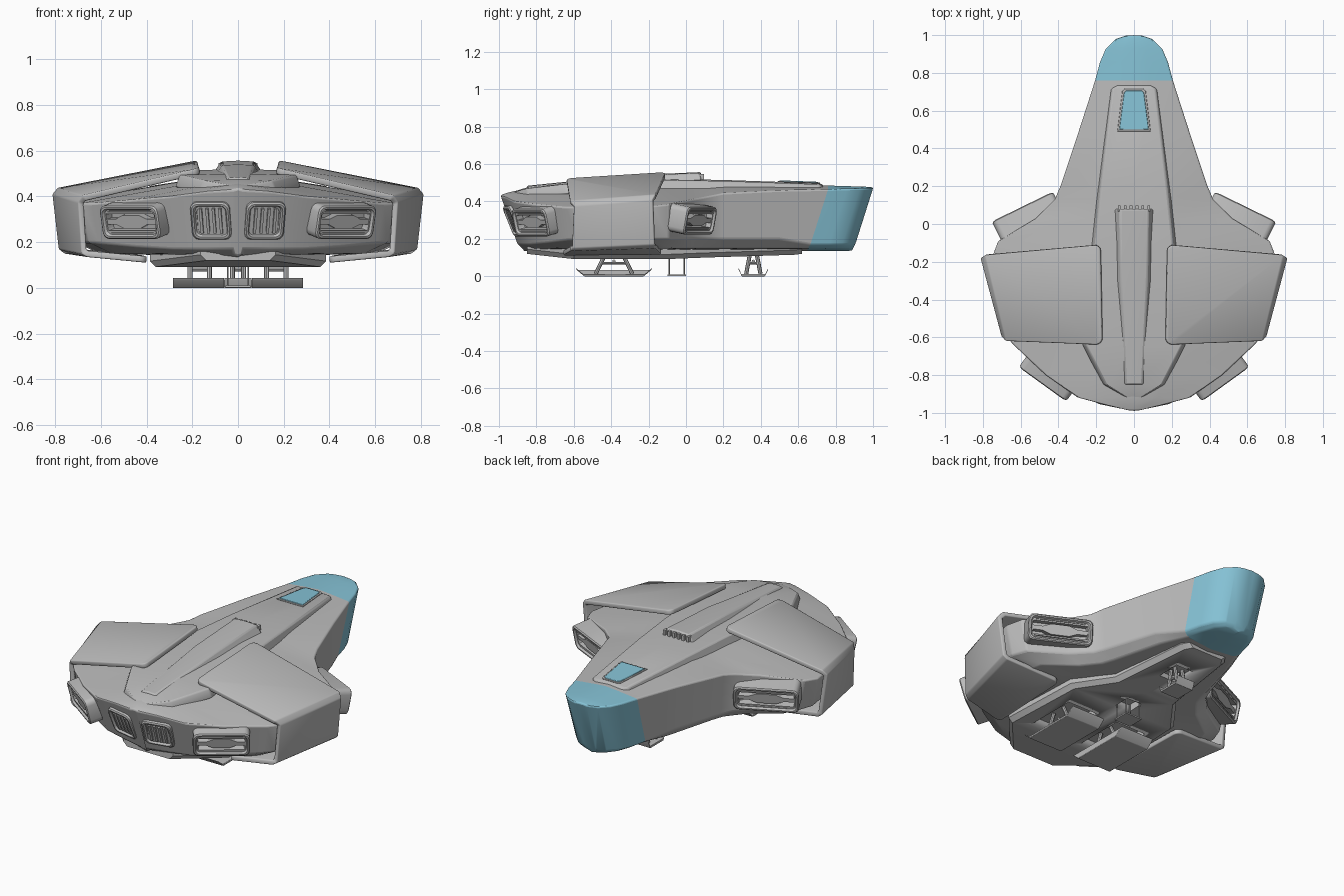
import bpy, bmesh, math
from mathutils import Vector, Matrix

if "Cube" in bpy.data.objects:
    bpy.data.objects.remove(bpy.data.objects["Cube"])


def material(name, rgb):
    m = bpy.data.materials.new(name)
    m.use_nodes = True
    m.diffuse_color = (*rgb, 1)
    m.node_tree.nodes["Principled BSDF"].inputs["Base Color"].default_value = (*rgb, 1)
    return m


GREY = material("hull grey", (0.5, 0.5, 0.5))
BLUE = material("glass blue", (0.24, 0.55, 0.68))


def finish(name, bm, mat=GREY, mirror=False, bevel=0.0, solid=0.0, segments=2):
    mesh = bpy.data.meshes.new(name)
    bmesh.ops.recalc_face_normals(bm, faces=bm.faces)
    bm.to_mesh(mesh)
    bm.free()
    ob = bpy.data.objects.new(name, mesh)
    bpy.context.collection.objects.link(ob)
    mesh.materials.append(mat)
    if solid:
        mod = ob.modifiers.new("thickness", "SOLIDIFY")
        mod.thickness, mod.offset = solid, -1
    if bevel:
        mod = ob.modifiers.new("bevel", "BEVEL")
        mod.width, mod.segments, mod.angle_limit = bevel, segments, math.radians(28)
    if mirror:
        ob.modifiers.new("mirror", "MIRROR").use_mirror_merge = False
    bpy.ops.object.select_all(action="DESELECT")
    ob.select_set(True)
    bpy.context.view_layer.objects.active = ob
    bpy.ops.object.shade_smooth_by_angle(angle=math.radians(35))
    return ob


def add_loft(bm, rings, closed=True, caps=True):
    rows = [[bm.verts.new(p) for p in ring] for ring in rings]
    n = len(rows[0])
    for a, b in zip(rows, rows[1:]):
        for i in range(n if closed else n - 1):
            j = (i + 1) % n
            bm.faces.new((a[i], a[j], b[j], b[i]))
    if closed and caps:
        bm.faces.new(rows[0])
        bm.faces.new(rows[-1])
    return rows


def both_sides(half):
    # Half section running from bottom centre to top centre, completed on -x
    return half + [(-x, y, z) for x, y, z in half[-2:0:-1]]


def add_box(bm, size, place):
    bmesh.ops.create_cube(bm, size=1, matrix=place @ Matrix.Diagonal((*size, 1)))


def add_rod(bm, a, b, r):
    a, b = Vector(a), Vector(b)
    rot = (b - a).to_track_quat("Z", "Y").to_matrix().to_4x4()
    bmesh.ops.create_cone(bm, cap_ends=True, segments=8, radius1=r, radius2=r,
                          depth=(b - a).length, matrix=Matrix.Translation((a + b) / 2) @ rot)


# Hull: stations of y, half width, belt height, deck height
stations = [(1.0, .04, .47, .475), (.98, .10, .47, .478), (.93, .15, .47, .48), (.86, .18, .468, .482),
            (.76, .207, .465, .485), (.5, .29, .46, .49), (.2, .39, .445, .50), (.13, .42, .43, .50),
            (.03, .52, .41, .50), (-.09, .72, .385, .50), (-.18, .755, .375, .50), (-.58, .69, .37, .485),
            (-.64, .64, .37, .48), (-.8, .47, .385, .47), (-.92, .30, .40, .455), (-.96, .15, .42, .445),
            (-.99, .02, .428, .435)]
rings = []
for y, w, belt, deck in stations:
    nose = min(max((y - .5) / .26, 0), 1)
    tail = min(max((-.6 - y) / .3, 0), 1)
    yl = y - .095 * nose + .09 * tail
    yb = y - .11 * nose + .12 * tail
    low = .20 - .03 * nose - .03 * tail
    rings.append(both_sides([(0, yb, .135), (w * .8, yb, .15), (w * .95, yl, low), (w, y, belt),
                             (w * .4, y, belt + (deck - belt) * .65), (0, y, deck)]))
bm = bmesh.new()
add_loft(bm, rings)
for f in bm.faces:
    if f.calc_center_median().y > .7:
        f.material_index = 1
hull = finish("hull", bm, bevel=.018, segments=3)
hull.data.materials.append(BLUE)


def ridge(name, rows, slope, drop, crown):
    # Raised strip lying along the deck
    bm = bmesh.new()
    add_loft(bm, [both_sides([(0, y, z - drop), (w + slope, y, z - drop), (w, y, z - crown), (0, y, z)])
                  for y, w, z in rows])
    return finish(name, bm, bevel=.008)


ridge("deck_panel", [(.735, .085, .488), (.715, .115, .497), (.2, .175, .515), (-.1, .205, .52),
                     (-.64, .255, .50), (-.85, .15, .475), (-.925, .03, .452)], .02, .06, .006)
ridge("dorsal_spine", [(.08, .075, .557), (-.3, .07, .54), (-.85, .045, .484)], .03, .05, .004)

# Teeth on the forward end of the spine
bm = bmesh.new()
for i in range(6):
    add_box(bm, (.014, .03, .03), Matrix.Translation(((i - 2.5) * .031, .082, .532)))
finish("spine_teeth", bm)


def plate(name, points, thick, mat):
    bm = bmesh.new()
    add_loft(bm, [[(x, y, z + dz) for x, y, z in points] for dz in (0, thick)])
    return finish(name, bm, mat, bevel=.003)


def trapezoid(y0, w0, z0, y1, w1, z1):
    return [(-w0, y0, z0), (w0, y0, z0), (w1, y1, z1), (w1 * .8, y1 + .012, z1),
            (-w1 * .8, y1 + .012, z1), (-w1, y1, z1)]


# Roof window and its rim
plate("window_rim", trapezoid(.49, .088, .504, .705, .062, .496), .005, GREY)
plate("roof_window", trapezoid(.5, .078, .506, .695, .053, .498), .007, BLUE)

# Wing armour wrapping over the side of each wing
front = [(.18, -.11, .558), (.79, -.165, .438), (.813, -.18, .41), (.785, -.17, .17), (.76, -.165, .15),
         (.42, -.13, .115)]
rear = [(.17, -.64, .525), (.68, -.62, .405), (.70, -.60, .375), (.685, -.61, .15), (.66, -.62, .135),
        (.40, -.66, .11)]
bm = bmesh.new()
rows = add_loft(bm, [front, rear], closed=False)
corners = [r[i] for r in rows for i in (0, -1)]
bmesh.ops.bevel(bm, geom=corners, offset=.035, segments=4, affect="VERTICES", profile=.5)
finish("wing_armour", bm, mirror=True, solid=.028, bevel=.006)


def vent(name, centre, normal, w, h, depth, recess, slats=0):
    n = Vector(normal).normalized()
    u = Vector((0, 0, 1)).cross(n).normalized()
    v = n.cross(u)
    place = Matrix.Translation(centre) @ Matrix((u, v, n)).transposed().to_4x4()

    def outline(inset, d):
        r, pts = .03 - inset * .4, []
        for k in range(16):
            a = math.radians(k // 4 * 90 + k % 4 * 30)
            sx, sy = (1, -1, -1, 1)[k // 4], (1, 1, -1, -1)[k // 4]
            pts.append(place @ Vector((sx * (w / 2 - inset - r) + r * math.cos(a),
                                       sy * (h / 2 - inset - r) + r * math.sin(a), d)))
        return pts

    # Frame with a stepped recess
    bm = bmesh.new()
    add_loft(bm, [outline(0, -depth), outline(0, -.006), outline(.006, 0), outline(.014, 0),
                  outline(.02, -.012), outline(.026, -.012), outline(.03, -recess)])
    finish(name + "_frame", bm, mirror=True)
    bm = bmesh.new()
    if slats:
        for i in range(slats):
            off = ((i + .5) / slats - .5) * (w - .06)
            add_box(bm, (.012, h - .06, recess), place @ Matrix.Translation((off, 0, -recess / 2 - .004)))
    else:
        # Blade that swells in the middle, with a thin bar above and below
        half = [(-.43, .08), (-.27, .08), (-.14, .2), (.14, .2), (.27, .08), (.43, .08)]
        shape = half + [(x, -y) for x, y in reversed(half)]
        add_loft(bm, [[place @ Vector((x * w, y * h, d)) for x, y in shape] for d in (-recess, -.015)])
        for s in (-1, 1):
            add_box(bm, (w - .06, .008, recess), place @ Matrix.Translation((0, s * h * .28, -recess / 2 - .01)))
    finish(name + "_blades", bm, mirror=True)


vent("intake", (.585, .08, .295), (.44, .9, -.2), .36, .15, .12, .05)
vent("side_exhaust", (.475, -.835, .285), (.585, -.81, -.25), .31, .15, .12, .05)
vent("main_exhaust", (.12, -.935, .29), (.2, -.95, -.4), .175, .175, .08, .035, slats=4)

# Belly plate with landing gear bays
belly = [(.62, .10, .12), (.58, .13, .115), (.1, .19, .10), (-.1, .34, .092), (-.6, .36, .092), (-.85, .14, .12)]
bm = bmesh.new()
add_loft(bm, [both_sides([(0, y, z), (w, y, z), (w + .025, y, z + .025), (w + .025, y, .16), (0, y, .16)])
              for y, w, z in belly])
belly_plate = finish("belly_plate", bm)
bm = bmesh.new()
for x, y, sx, sy in ((.17, -.38, .2, .3), (-.17, -.38, .2, .3), (0, .36, .12, .14), (0, -.05, .1, .1)):
    add_box(bm, (sx, sy, .1), Matrix.Translation((x, y, .085)))
cutter = finish("bay_cutter", bm)
cutter.hide_render = True
cutter.hide_viewport = True
cutter.display_type = "WIRE"
mod = belly_plate.modifiers.new("bays", "BOOLEAN")
mod.operation, mod.object, mod.solver = "DIFFERENCE", cutter, "EXACT"


def skid(name, x0, x1, yc, length, legs, mirror):
    # Pad with upturned ends, carried on splayed struts
    prof = [(-.5, .045), (-.4, .012), (.4, .012), (.5, .045)]
    loop = [(y * length + yc, z) for y, z in prof] + [(y * length * .97 + yc, z - .012) for y, z in reversed(prof)]
    bm = bmesh.new()
    add_loft(bm, [[(x, y, z) for y, z in loop] for x in (x0, x1)])
    finish(name, bm, mirror=mirror, bevel=.003)
    bm = bmesh.new()
    for x in legs:
        for s in (-1, 1):
            add_rod(bm, (x, yc + s * length * .24, .012), (x, yc + s * length * .1, .13), .011)
        add_rod(bm, (x, yc - length * .15, .07), (x, yc + length * .15, .07), .007)
    add_rod(bm, (legs[0], yc, .08), (legs[-1] + .001, yc, .08), .009)
    finish(name + "_struts", bm, mirror=mirror)


skid("rear_skid", .06, .285, -.385, .41, (.125, .21), True)
skid("nose_skid", -.06, .06, .36, .16, (-.025, .025), False)

# Boarding lift under the belly
bm = bmesh.new()
add_box(bm, (.11, .1, .008), Matrix.Translation((0, -.05, .006)))
for x in (-.045, .045):
    for y in (-.09, -.01):
        add_rod(bm, (x, y, .005), (x, y, .13), .004)
finish("boarding_lift", bm)
